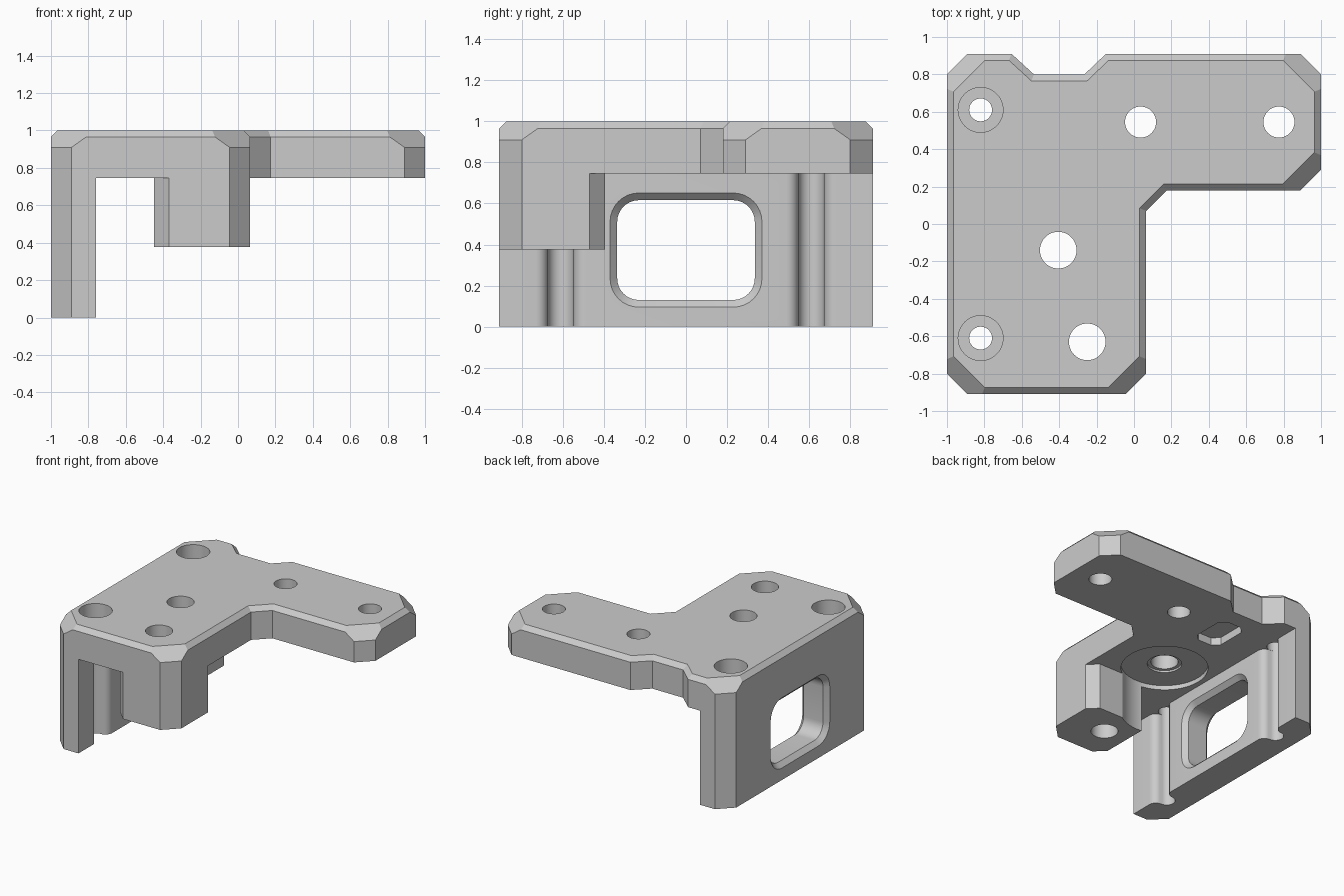
import bpy, bmesh
from math import sin, cos, pi, radians, sqrt
from mathutils import Vector

if bpy.data.objects.get("Cube"):
    bpy.data.objects.remove(bpy.data.objects["Cube"], do_unlink=True)

PLATE_Z, TOP = 0.745, 1.0
SMALL, BIG = 0.035, 0.09          # top chamfers: straight sides, corners

grey = bpy.data.materials.new("light grey")
grey.use_nodes = True
grey.diffuse_color = (0.6, 0.6, 0.6, 1)
grey.node_tree.nodes["Principled BSDF"].inputs["Base Color"].default_value = (0.6, 0.6, 0.6, 1)


def finish(bm, name):
    bmesh.ops.recalc_face_normals(bm, faces=bm.faces)
    mesh = bpy.data.meshes.new(name)
    bm.to_mesh(mesh)
    bm.free()
    mesh.materials.append(grey)
    obj = bpy.data.objects.new(name, mesh)
    bpy.context.collection.objects.link(obj)
    return obj


def loft(name, rings):
    """Closed solid through rings of equal point count."""
    bm = bmesh.new()
    loops = [[bm.verts.new(p) for p in ring] for ring in rings]
    n = len(loops[0])
    for a, b in zip(loops, loops[1:]):
        for i in range(n):
            j = (i + 1) % n
            bm.faces.new((a[i], a[j], b[j], b[i]))
    bm.faces.new(loops[0][::-1])
    bm.faces.new(loops[-1])
    return finish(bm, name)


def prism(name, outline, z0, z1):
    return loft(name, [[(x, y, z) for x, y in outline] for z in (z0, z1)])


def arc(cx, cy, r, a0, a1, steps):
    return [(cx + r * cos(radians(a0 + (a1 - a0) * i / steps)),
             cy + r * sin(radians(a0 + (a1 - a0) * i / steps))) for i in range(steps + 1)]


def cylinder(name, x, y, r, z0, z1):
    return prism(name, arc(x, y, r, 0, 360, 48)[:-1], z0, z1)


def combine(body, other, operation):
    mod = body.modifiers.new("combine", "BOOLEAN")
    mod.operation, mod.solver, mod.object = operation, "EXACT", other
    bpy.context.view_layer.objects.active = body
    bpy.ops.object.modifier_apply(modifier=mod.name)
    bpy.data.objects.remove(other, do_unlink=True)


def chamfered_plate(name, outline):
    """Plate whose marked corners get a deeper top chamfer than its sides."""
    pts = [Vector(p[:2]) for p in outline]
    corner = [len(p) == 3 for p in outline]
    n = len(pts)
    dirs = [(pts[(i + 1) % n] - pts[i]).normalized() for i in range(n)]
    diag = [corner[i] and corner[(i + 1) % n] and abs(dirs[i].x * dirs[i].y) > 0.1
            for i in range(n)]
    bm = bmesh.new()
    base, low, shoulder, top = [], [], [], []
    for i, p in enumerate(pts):
        n1, n2 = (Vector((-d.y, d.x)) for d in (dirs[i - 1], dirs[i]))
        d1, d2 = (BIG if diag[k] else SMALL for k in (i - 1, i))
        c = n1.dot(n2)
        t = p + (d1 * (n1 - n2 * c) + d2 * (n2 - n1 * c)) / (1 - c * c)
        base.append(bm.verts.new((p.x, p.y, PLATE_Z)))
        top.append(bm.verts.new((t.x, t.y, TOP)))
        if corner[i]:
            away = dirs[i] if diag[i - 1] else -dirs[i - 1]
            s = p + away * (BIG - SMALL) * sqrt(2)
            low.append(bm.verts.new((p.x, p.y, TOP - BIG)))
            shoulder.append(bm.verts.new((s.x, s.y, TOP - SMALL)))
        else:
            low.append(bm.verts.new((p.x, p.y, TOP - SMALL)))
            shoulder.append(low[-1])
    for i in range(n):
        j = (i + 1) % n
        if diag[i]:
            bm.faces.new((base[i], base[j], low[j], low[i]))
            bm.faces.new((low[i], low[j], shoulder[j], top[j], top[i], shoulder[i]))
        else:
            wall = (base[i], base[j], low[j], shoulder[j], shoulder[i], low[i])
            bm.faces.new(list(dict.fromkeys(wall)))
            bm.faces.new((shoulder[i], shoulder[j], top[j], top[i]))
    bm.faces.new(base[::-1])
    bm.faces.new(top)
    return finish(bm, name)


# Top plate (a third entry marks a deep-chamfered corner)
body = chamfered_plate("bracket", [
    (-1, -.8, 1), (-.89, -.91, 1), (-.045, -.91, 1), (.065, -.8, 1),
    (.065, .07), (.175, .18), (.89, .18, 1), (1, .29, 1), (1, .8, 1), (.89, .91, 1),
    (-.15, .91), (-.265, .8), (-.535, .8), (-.655, .91), (-.89, .91, 1), (-1, .8, 1)])

# Side wall with two flared screw grooves on its inner face
SCREW_X, SCREW_Y, SCREW_R, FLARE = -.82, .61, .062, .06


def groove(yc):
    reach = SCREW_R + FLARE
    return (arc(SCREW_X, yc - reach, FLARE, 0, 90, 8)
            + arc(SCREW_X, yc, SCREW_R, 270, 90, 16)[1:-1]
            + arc(SCREW_X, yc + reach, FLARE, -90, 0, 8))


wall = prism("side_wall", [(-1, -.8), (-.89, -.91), (-.76, -.91)] + groove(-SCREW_Y)
             + groove(SCREW_Y) + [(-.76, .91), (-.89, .91), (-1, .8)], 0, .85)
combine(body, wall, "UNION")

# Front post
post = prism("post", [(-.37, -.91), (-.045, -.91), (.065, -.8), (.065, -.47),
                      (-.01, -.395), (-.45, -.395), (-.45, -.83)], .377, .85)
combine(body, post, "UNION")


# Window through the wall, chamfered on both faces
def window_ring(x, grow):
    w, h, r = .335 + grow, .243 + grow, .105 + grow
    pts = []
    for k, (sy, sz) in enumerate(((1, 1), (-1, 1), (-1, -1), (1, -1))):
        pts += arc(sy * (w - r), .373 + sz * (h - r), r, 90 * k, 90 * k + 90, 8)
    return [(x, y, z) for y, z in pts]


window = loft("window_cutter", [window_ring(-1.01, .045), window_ring(-.965, 0),
                                window_ring(-.795, 0), window_ring(-.75, .045)])
combine(body, window, "DIFFERENCE")

# Round seat under the plate, which also hollows the post, and its inner step
SEAT = (-.405, -.14)
combine(body, cylinder("seat_cutter", *SEAT, .315, .3, PLATE_Z + .035), "DIFFERENCE")
combine(body, cylinder("step_cutter", *SEAT, .125, .7, PLATE_Z + .05), "DIFFERENCE")

# Shallow pocket under the plate
pocket = prism("pocket_cutter", [(-.45, .33), (-.33, .33), (-.28, .38), (-.28, .61),
                                 (-.33, .66), (-.45, .66), (-.5, .61), (-.5, .38)],
               .7, PLATE_Z + .06)
combine(body, pocket, "DIFFERENCE")

# Through holes
for x, y, r in ((.035, .545, .083), (.775, .545, .083), (*SEAT, .098), (-.25, -.63, .098)):
    combine(body, cylinder("hole_cutter", x, y, r, .2, 1.1), "DIFFERENCE")

# Counterbored screw holes above the grooves
for y in (-SCREW_Y, SCREW_Y):
    combine(body, cylinder("screw_cutter", SCREW_X, y, SCREW_R - .001, .72, 1.1), "DIFFERENCE")
    combine(body, cylinder("bore_cutter", SCREW_X, y, .12, TOP - .16, 1.1), "DIFFERENCE")

# Merge coplanar faces, then smooth the round walls only
bm = bmesh.new()
bm.from_mesh(body.data)
bmesh.ops.remove_doubles(bm, verts=bm.verts, dist=1e-5)
bmesh.ops.dissolve_limit(bm, angle_limit=radians(0.5), verts=bm.verts, edges=bm.edges)
bm.to_mesh(body.data)
bm.free()
bpy.ops.object.select_all(action="DESELECT")
body.select_set(True)
bpy.context.view_layer.objects.active = body
bpy.ops.object.shade_smooth_by_angle(angle=radians(25))
